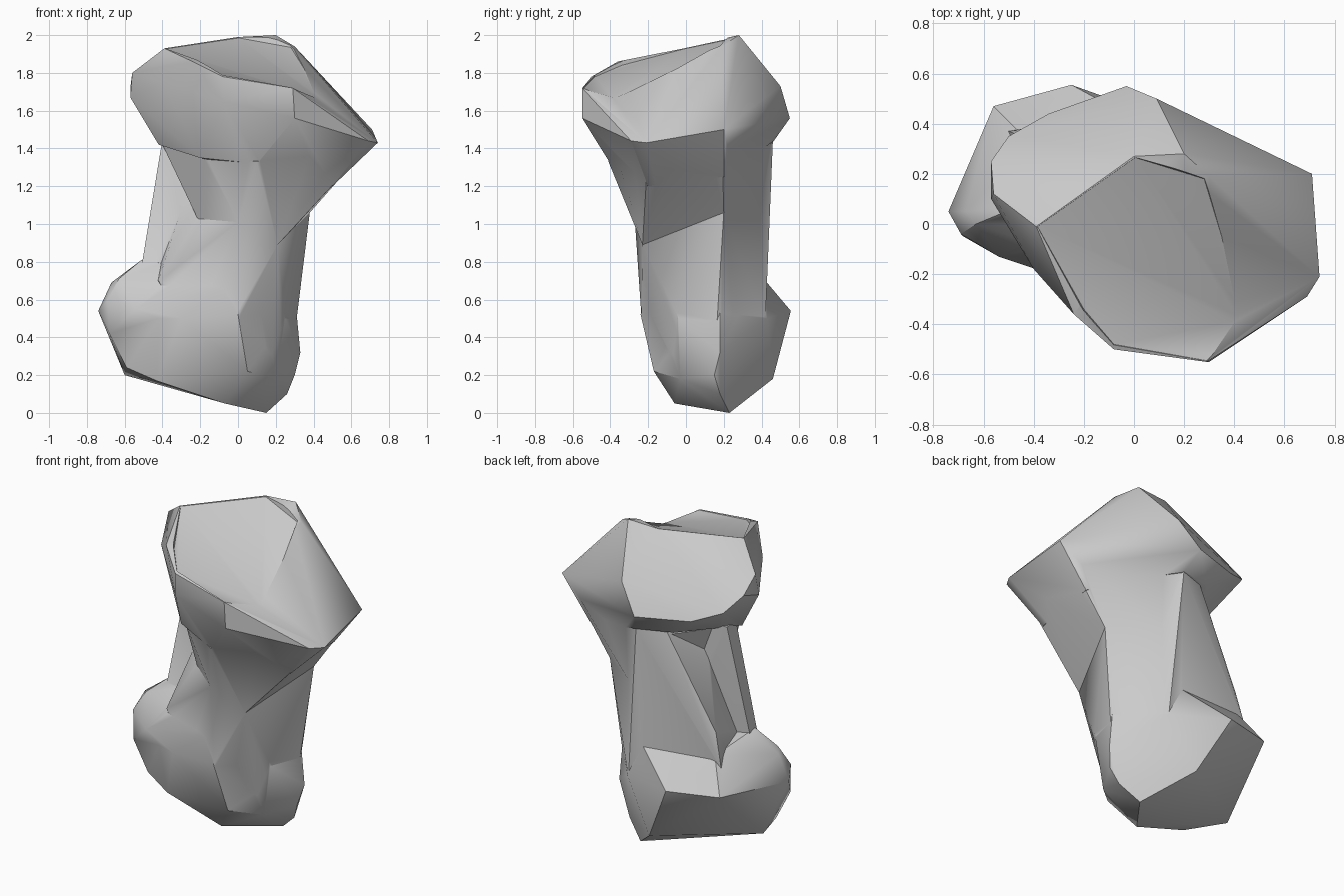
import bpy, bmesh, math


def hull(name, points):
    """Convex block wrapped round a few corner points."""
    bm = bmesh.new()
    for p in points:
        bm.verts.new(p)
    bmesh.ops.convex_hull(bm, input=bm.verts[:])
    loose = [v for v in bm.verts if not v.link_faces]
    bmesh.ops.delete(bm, geom=loose, context='VERTS')
    bmesh.ops.recalc_face_normals(bm, faces=bm.faces[:])
    me = bpy.data.meshes.new(name)
    bm.to_mesh(me)
    bm.free()
    ob = bpy.data.objects.new(name, me)
    bpy.context.collection.objects.link(ob)
    return ob


def combine(target, other, operation):
    """Boolean another block into the target and discard it."""
    mod = target.modifiers.new(operation, 'BOOLEAN')
    mod.operation = operation
    mod.solver = 'EXACT'
    mod.object = other
    bpy.context.view_layer.objects.active = target
    bpy.ops.object.modifier_apply(modifier=mod.name)
    bpy.data.objects.remove(other, do_unlink=True)


# flared head with the sloping top
head = hull("stone_body", [
    (-.39, -.01, 1.93), (0, .27, 1.99), (.2, .28, 2), (.3, .19, 1.94),
    (.71, .2, 1.5), (.74, -.21, 1.43), (.69, -.29, 1.44),
    (.29, -.55, 1.72), (.3, -.55, 1.56), (-.08, -.5, 1.78), (-.08, -.5, 1.65),
    (-.24, -.36, 1.86), (-.4, -.18, 1.75), (-.57, .1, 1.67), (-.56, .12, 1.8),
    (-.57, .25, 1.72), (-.5, .35, 1.63), (-.34, .44, 1.57),
    (-.03, .55, 1.56), (.09, .5, 1.73), (.02, .465, 1.44),
    (-.2, .4, 1.45), (-.42, .05, 1.42), (-.2, -.27, 1.35), (.1, -.4, 1.32),
    (.5, -.2, 1.2), (.52, .2, 1.25),
])

# shallow dish in the top, widening upwards so it meets the rim
floor = [(-.385, -.01, 1.927), (.005, .265, 1.985), (.28, .18, 1.935),
         (.45, -.38, 1.66), (.29, -.545, 1.717), (-.08, -.48, 1.78),
         (-.2, -.34, 1.84)]
upper = [(x * 1.3, y * 1.3, z + .5) for x, y, z in floor]
combine(head, hull("dish_cutter", floor + upper), 'DIFFERENCE')

# neck under the head, with the keel running to the right
neck = hull("neck", [
    (.68, -.2, 1.4), (.66, .19, 1.45), (.38, .2, 1.06), (.21, -.23, .89),
    (0, -.27, 1.01), (-.21, -.1, 1.02), (-.4, .05, 1.42), (-.18, -.26, 1.36),
    (.1, -.41, 1.33), (.4, -.38, 1.42), (-.15, .39, 1.42), (.02, .455, 1.44),
    (-.14, .2, 1.0), (.02, .43, 1.0),
])

# narrow shaft running down into the foot
shaft = hull("shaft", [
    (.38, .2, 1.06), (.305, .19, .53), (.25, -.05, .53), (.12, -.19, .53),
    (.21, -.23, .89), (0, -.27, 1.01), (-.22, -.1, 1.02), (-.15, .4, 1.44),
    (.02, .46, 1.44), (.03, .425, .88), (-.45, .35, .88), (-.5, .37, .68),
    (-.42, -.1, .7), (0, -.235, .5), (.1, .42, .48), (-.2, .1, 1.4),
    (.28, .15, .25), (.18, -.05, .25), (-.2, -.1, .25),
])

# thin web on the left side
web = hull("web", [
    (-.4, .08, 1.45), (-.4, .17, 1.45), (-.51, .03, .78), (-.51, .1, .78),
    (-.1, .0, 1.45), (-.1, .2, 1.45), (-.1, -.1, .7), (-.1, .2, .7),
])

# wide foot
foot = hull("foot", [
    (-.74, .05, .54), (-.6, .1, .2), (-.59, -.04, .24), (-.68, -.05, .42),
    (-.69, -.04, .6), (-.67, .05, .69), (-.63, 0, .71), (-.51, .05, .81),
    (-.43, -.08, .17), (-.54, -.13, .55), (-.42, -.17, .5),
    (-.56, .47, .55), (-.25, .555, .54),
    (-.07, .46, .18), (.15, .23, 0), (-.07, -.06, .05), (.26, .18, .1),
    (.3, .15, .2), (.33, .18, .32), (.31, .18, .53), (.25, -.04, .5),
    (.2, -.03, .18), (.05, -.17, .22), (0, -.24, .52), (-.3, -.21, .5),
    (.1, .43, .5), (-.45, .36, .74), (0, -.22, .72), (.2, .1, .75),
    (0, .42, .7),
])

for part in (neck, shaft, web, foot):
    combine(head, part, 'UNION')

# soft shading between gentle facets
bpy.ops.object.select_all(action='DESELECT')
head.select_set(True)
bpy.context.view_layer.objects.active = head
bpy.ops.object.shade_smooth_by_angle(angle=math.radians(35))
